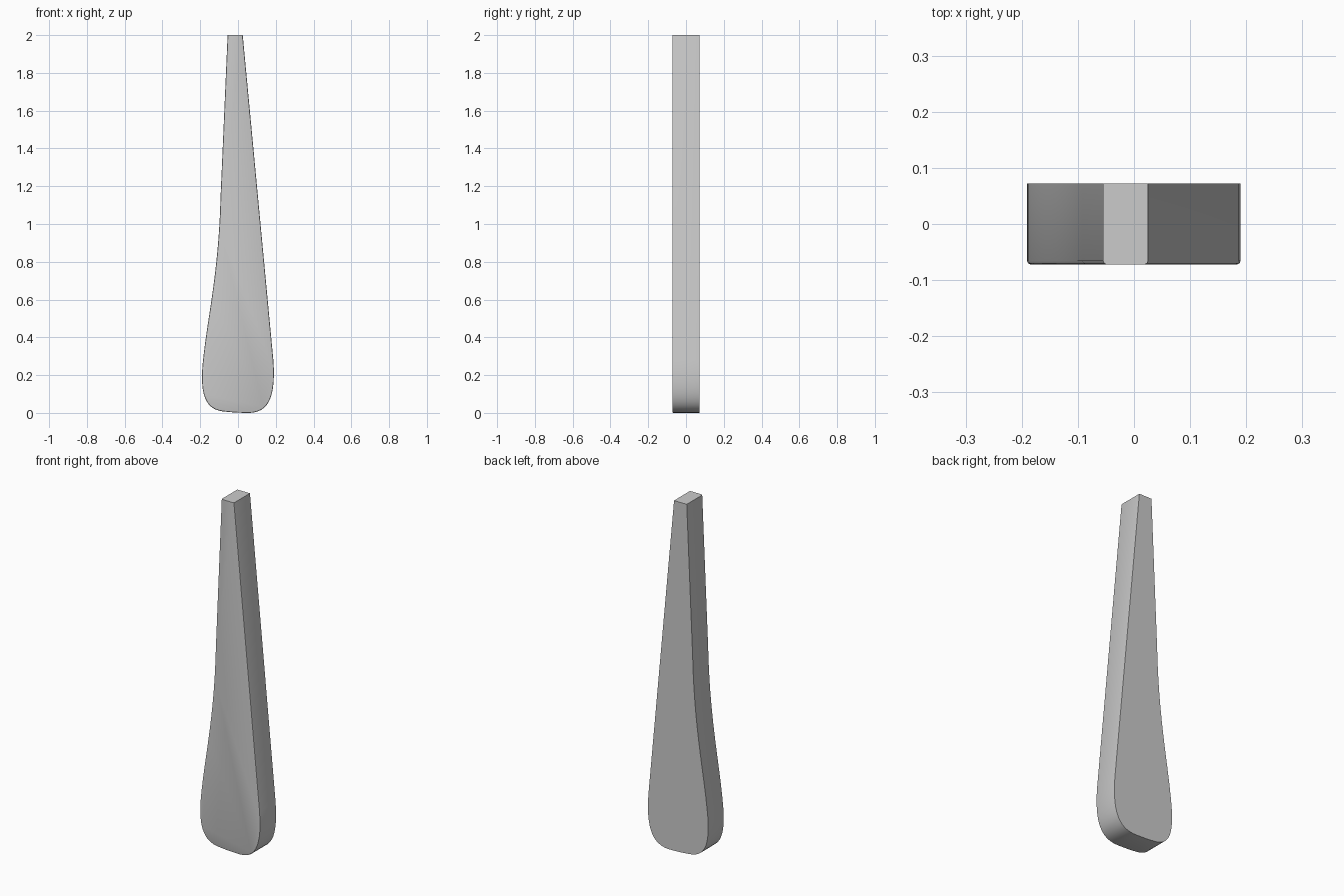
import bpy, bmesh
from mathutils import Vector
from mathutils.geometry import interpolate_bezier

if "Cube" in bpy.data.objects:
    bpy.data.objects.remove(bpy.data.objects["Cube"])

HALF = 0.072  # half thickness
BEVEL = 0.006

# Outline as bezier segments (start, handle, handle, end, points) in x, z
segments = [
    ((-0.092, 1.15), (-0.103, 0.72), (-0.165, 0.5), (-0.188, 0.25), 14),
    ((-0.188, 0.25), (-0.197, 0.13), (-0.188, 0.02), (-0.08, 0.008), 14),
    ((-0.08, 0.008), (-0.03, 0.002), (0.02, 0.0), (0.06, 0.0), 6),
    ((0.06, 0.0), (0.165, 0.003), (0.201, 0.09), (0.187, 0.28), 14),
]
outline = [Vector((-0.055, 2.0))]
for a, b, c, d, n in segments:
    pts = interpolate_bezier(*(Vector(p).to_3d() for p in (a, b, c, d)), n)
    outline += [p.to_2d() for p in pts[:-1]]
outline += [Vector((0.187, 0.28)), Vector((0.025, 2.0))]

# Paddle slab: back face extruded towards the front
bm = bmesh.new()
back = bm.faces.new([bm.verts.new((p.x, HALF, p.y)) for p in outline])
ext = bmesh.ops.extrude_face_region(bm, geom=[back], use_keep_orig=True)
front_verts = [v for v in ext["geom"] if isinstance(v, bmesh.types.BMVert)]
bmesh.ops.translate(bm, verts=front_verts, vec=(0, -2 * HALF, 0))
bmesh.ops.recalc_face_normals(bm, faces=bm.faces[:])

# Softened front edge, leaving the cut top end crisp
rim = [e for e in bm.edges
       if all(v.co.y < 0 for v in e.verts)
       and not all(v.co.z > 1.99 for v in e.verts)]
bmesh.ops.bevel(bm, geom=rim, offset=BEVEL, offset_type='OFFSET',
                segments=2, profile=0.5, affect='EDGES')

mesh = bpy.data.meshes.new("tapered_paddle")
bm.to_mesh(mesh)
bm.free()
paddle = bpy.data.objects.new("tapered_paddle", mesh)
bpy.context.collection.objects.link(paddle)
bpy.context.view_layer.objects.active = paddle
paddle.select_set(True)
bpy.ops.object.shade_smooth_by_angle(angle=0.5)
